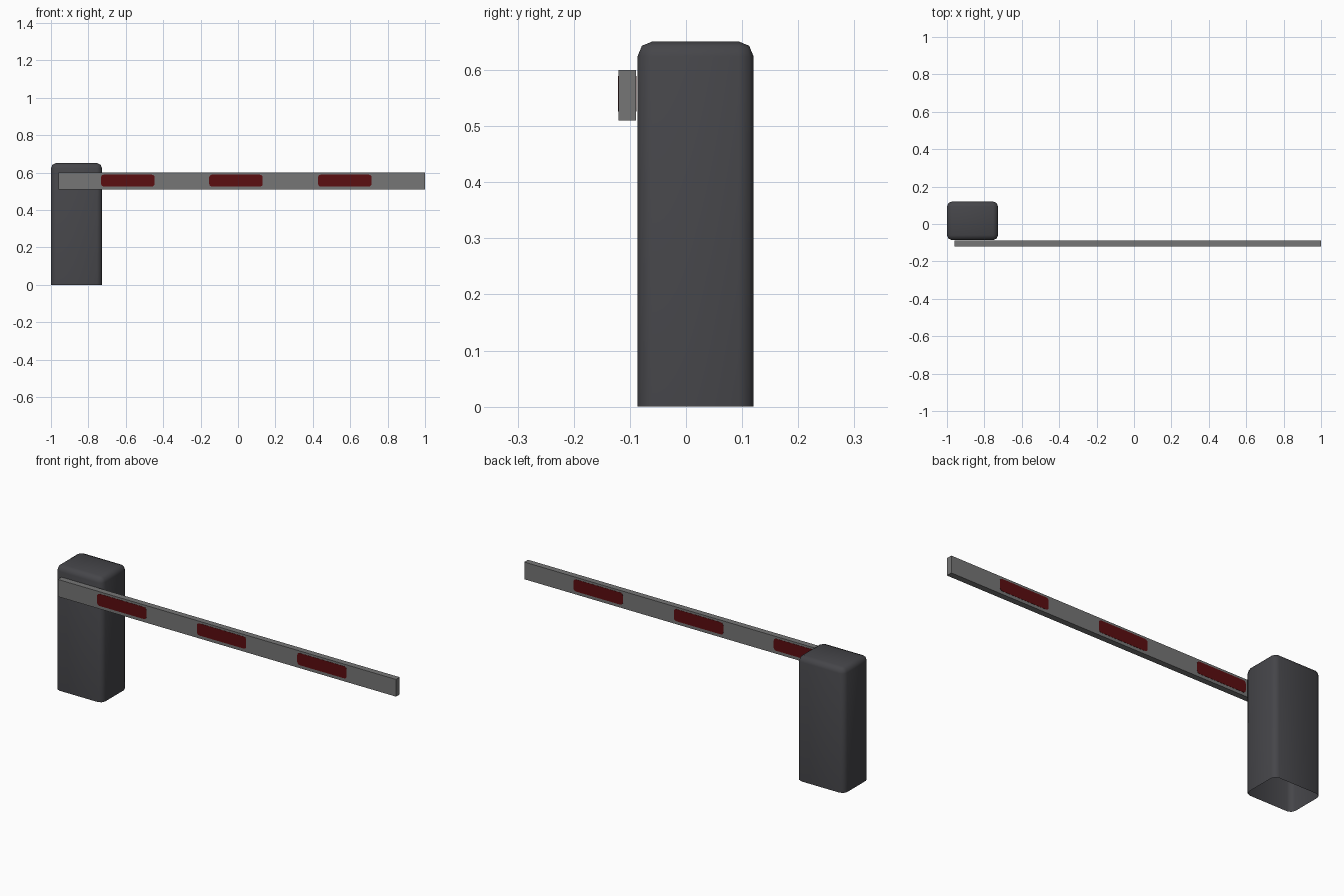
import bpy, bmesh, math
from mathutils import Matrix

if "Cube" in bpy.data.objects:
    bpy.data.objects.remove(bpy.data.objects["Cube"])


def material(name, color):
    m = bpy.data.materials.new(name)
    m.diffuse_color = (*color, 1)
    m.use_nodes = True
    m.node_tree.nodes["Principled BSDF"].inputs["Base Color"].default_value = m.diffuse_color
    return m


DARK = material("dark grey", (0.06, 0.06, 0.067))
GREY = material("mid grey", (0.18, 0.18, 0.18))
RED = material("dark red", (0.105, 0.004, 0.005))


def box(name, lo, hi, mat, edit=None):
    """Box between two corners, with an optional bmesh edit."""
    bm = bmesh.new()
    size = [h - l for l, h in zip(lo, hi)]
    mid = [(h + l) / 2 for l, h in zip(lo, hi)]
    bmesh.ops.create_cube(bm, size=1, matrix=Matrix.Translation(mid) @ Matrix.Diagonal((*size, 1)))
    if edit:
        edit(bm)
    me = bpy.data.meshes.new(name)
    bm.to_mesh(me)
    bm.free()
    me.materials.append(mat)
    ob = bpy.data.objects.new(name, me)
    bpy.context.collection.objects.link(ob)
    return ob


def round_cabinet(bm):
    # open bottom, all remaining corners rounded
    bm.normal_update()
    bmesh.ops.delete(bm, geom=[f for f in bm.faces if f.normal.z < -0.5], context='FACES_ONLY')
    edges = [e for e in bm.edges if not e.is_boundary]
    bmesh.ops.bevel(bm, geom=edges, offset=0.027, segments=2, profile=0.5, affect='EDGES')


def round_stripe(bm):
    # round the four corners seen from the front
    edges = [e for e in bm.edges if abs(e.verts[0].co.y - e.verts[1].co.y) > 0.0005]
    bmesh.ops.bevel(bm, geom=edges, offset=0.014, segments=3, profile=0.5, affect='EDGES')


# Cabinet
cabinet = box("cabinet", (-1, -0.0865, 0), (-0.727, 0.1205, 0.651), DARK, round_cabinet)
bpy.context.view_layer.objects.active = cabinet
cabinet.select_set(True)
bpy.ops.object.shade_smooth_by_angle(angle=math.radians(50))

# Barrier arm
Y0, Y1 = -0.1205, -0.0895
box("barrier_arm", (-0.96, Y0, 0.51), (1, Y1, 0.60), GREY)

# Red stripes, thin plates on both faces of the arm
for i, x in enumerate((-0.589, -0.011, 0.571)):
    for side, y in (("front", Y0), ("back", Y1)):
        box(f"stripe_{side}_{i + 1}", (x - 0.143, y - 0.001, 0.526),
            (x + 0.143, y + 0.001, 0.589), RED, round_stripe)
